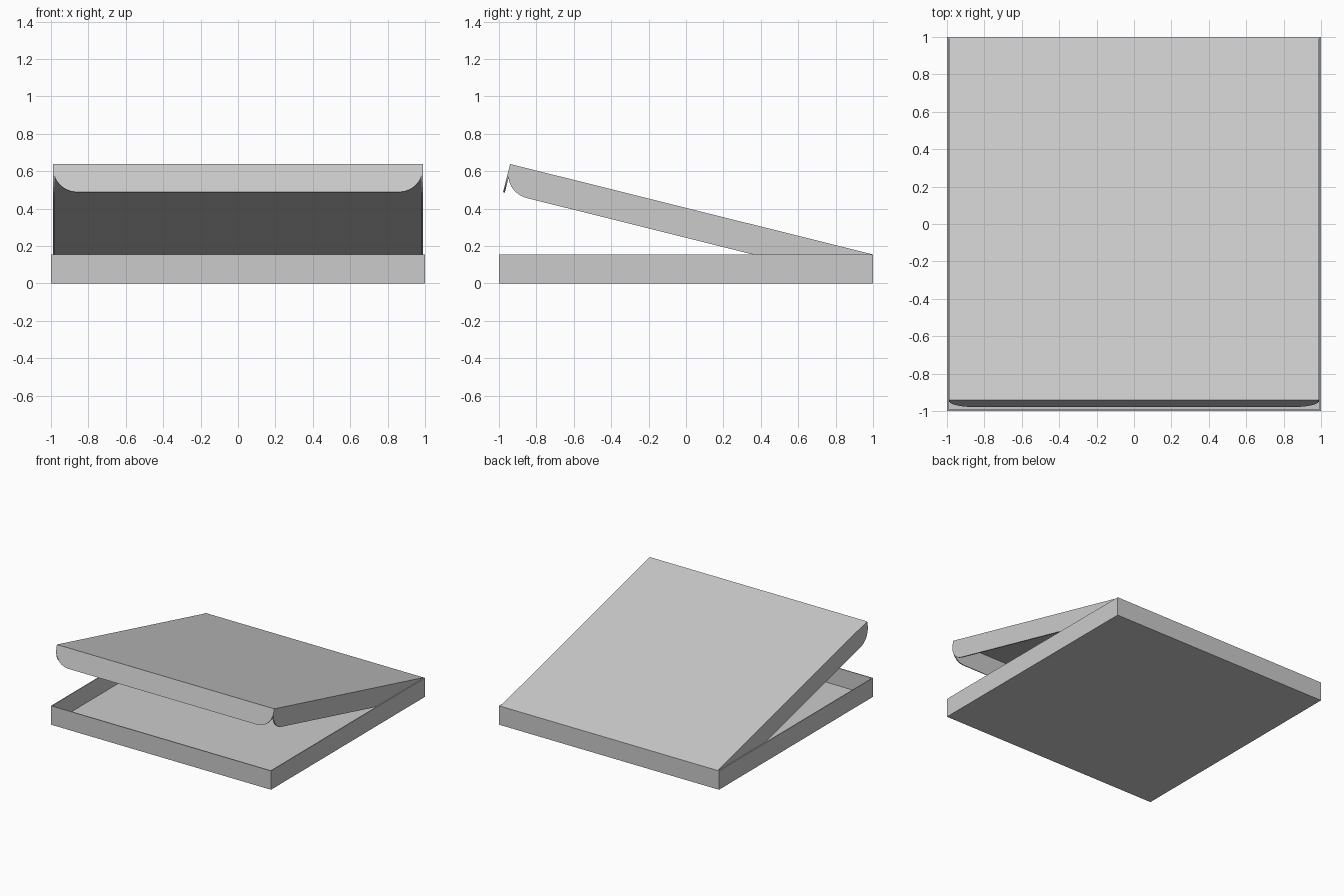
import bpy, bmesh
from math import sin, cos, pi, radians
from mathutils import Vector, Matrix

if "Cube" in bpy.data.objects:
    bpy.data.objects.remove(bpy.data.objects["Cube"])

T = 0.01          # card thickness
H = 0.155         # wall and flap height
W = 0.988         # half width of the lid
L = 2.0           # lid length, hinge to front
R = 0.128         # flap corner radius


def sheet(name, points, offset, matrix=Matrix()):
    """Flat outline extruded by an offset vector."""
    bm = bmesh.new()
    face = bm.faces.new([bm.verts.new(p) for p in points])
    ext = bmesh.ops.extrude_face_region(bm, geom=[face], use_keep_orig=True)
    moved = [g for g in ext["geom"] if isinstance(g, bmesh.types.BMVert)]
    bmesh.ops.translate(bm, verts=moved, vec=Vector(offset))
    bmesh.ops.recalc_face_normals(bm, faces=bm.faces)
    mesh = bpy.data.meshes.new(name)
    bm.to_mesh(mesh)
    bm.free()
    ob = bpy.data.objects.new(name, mesh)
    ob.matrix_world = matrix
    bpy.context.collection.objects.link(ob)
    return ob


def arc(a0, a1, n=6):
    return [(R * cos(a0 + (a1 - a0) * i / n), R * sin(a0 + (a1 - a0) * i / n))
            for i in range(n + 1)]


# Open tray: a box with its top inset and sunk to the floor
bm = bmesh.new()
bmesh.ops.create_cube(bm, size=1, matrix=Matrix.Translation((0, 0, H / 2)) @ Matrix.Diagonal((2, 2, H, 1)))
top = max(bm.faces, key=lambda f: f.calc_center_median().z)
bmesh.ops.inset_region(bm, faces=[top], thickness=T)
ext = bmesh.ops.extrude_discrete_faces(bm, faces=[top])
bmesh.ops.translate(bm, verts=ext["faces"][0].verts, vec=(0, 0, T - H))
bmesh.ops.recalc_face_normals(bm, faces=bm.faces)
mesh = bpy.data.meshes.new("tray")
bm.to_mesh(mesh)
bm.free()
bpy.context.collection.objects.link(bpy.data.objects.new("tray", mesh))

# Lid frame: origin on the hinge, -y towards the front, tilted open
hinge = Matrix.Translation((0, 1, H)) @ Matrix.Rotation(radians(-14), 4, 'X')

sheet("lid_panel", [(-W, 0, 0), (W, 0, 0), (W, -L, 0), (-W, -L, 0)], (0, 0, -T), hinge)

# Front flap with two rounded lower corners
right = [(W - R + a, -L, -H + R + b) for a, b in arc(0, -pi / 2)]
left = [(-x, y, z) for x, y, z in reversed(right)]
sheet("lid_front_flap", [(-W, -L, 0), (W, -L, 0)] + right + left, (0, T, 0), hinge)

# Side flaps with a rounded lower front corner
for side, name in ((1, "lid_right_flap"), (-1, "lid_left_flap")):
    x = side * W
    corner = [(x, -L + R + a, -H + R + b) for a, b in arc(pi, 1.5 * pi)]
    sheet(name, [(x, 0, 0), (x, -L, 0)] + corner + [(x, 0, -H)], (-side * T, 0, 0), hinge)
